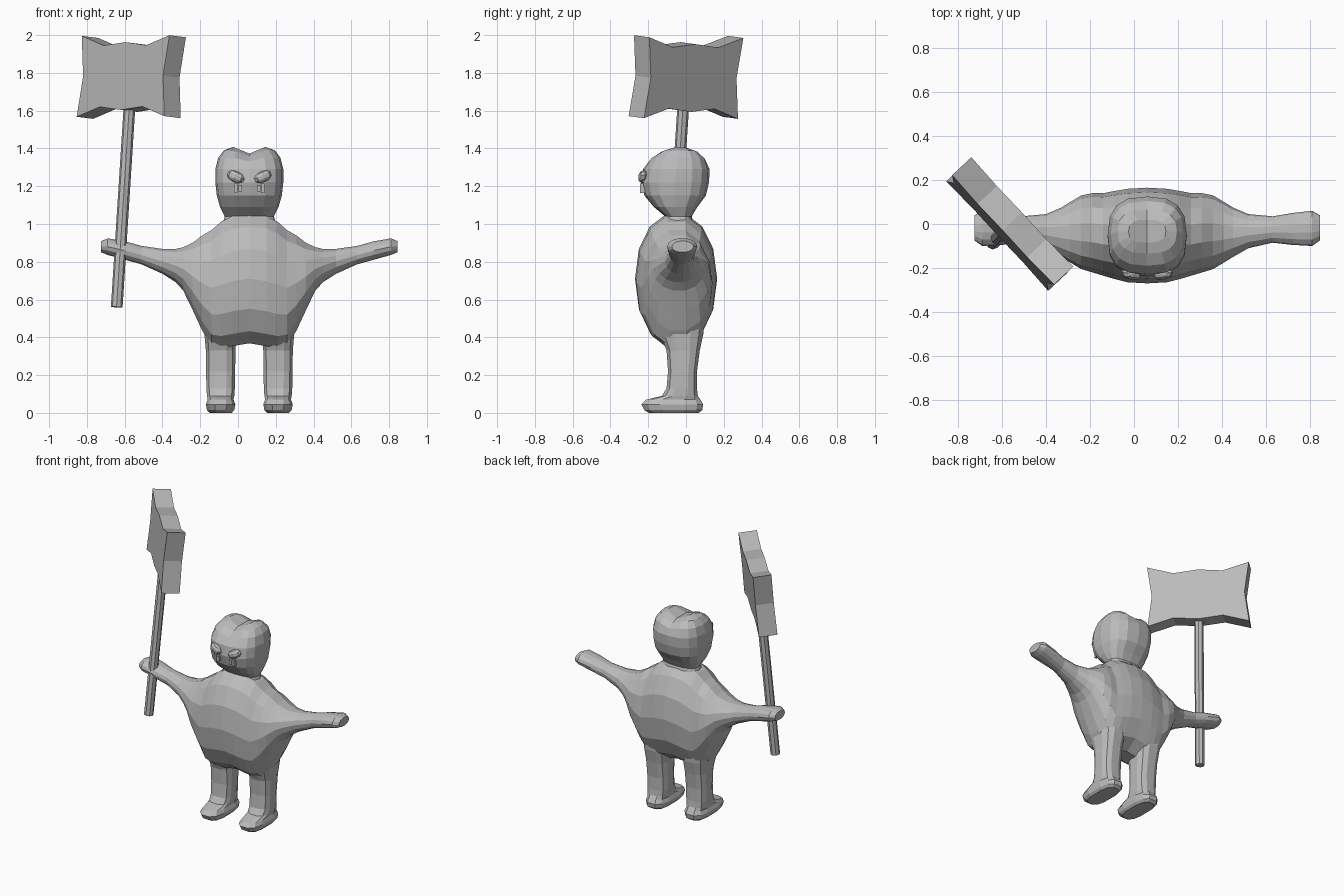
import bpy, bmesh, math
from mathutils import Vector, Matrix

if "Cube" in bpy.data.objects:
    bpy.data.objects.remove(bpy.data.objects["Cube"])

CX = 0.06          # body centre line
grey = bpy.data.materials.new("clay grey")
grey.diffuse_color = (0.5, 0.5, 0.5, 1)
grey.use_nodes = True
grey.node_tree.nodes["Principled BSDF"].inputs["Base Color"].default_value = grey.diffuse_color


def finish(bm, name, mat=None):
    bmesh.ops.recalc_face_normals(bm, faces=bm.faces)
    me = bpy.data.meshes.new(name)
    bm.to_mesh(me)
    bm.free()
    ob = bpy.data.objects.new(name, me)
    bpy.context.collection.objects.link(ob)
    me.materials.append(grey)
    if mat:
        ob.matrix_world = mat
    return ob


def sgn_pow(v, e):
    return math.copysign(abs(v) ** e, v) if abs(v) > 1e-6 else 0.0


def oval(lo1, hi1, lo2, hi2, n, e=1.0, phase=0.0):
    """Rounded ring of n points spanning two ranges; e < 1 is boxier."""
    pts = []
    for i in range(n):
        a = 2 * math.pi * (i + phase) / n
        pts.append(((lo1 + hi1) / 2 + (hi1 - lo1) / 2 * sgn_pow(math.cos(a), e),
                    (lo2 + hi2) / 2 + (hi2 - lo2) / 2 * sgn_pow(math.sin(a), e)))
    return pts


def loft(rings):
    """Skin a list of rings and close both ends with fans."""
    bm = bmesh.new()
    vs = [[bm.verts.new(p) for p in r] for r in rings]
    n = len(vs[0])
    for a, b in zip(vs, vs[1:]):
        for i in range(n):
            bm.faces.new((a[i], a[(i + 1) % n], b[(i + 1) % n], b[i]))
    for end in (vs[0], vs[-1]):
        mid = bm.verts.new(sum((v.co for v in end), Vector()) / n)
        for i in range(n):
            bm.faces.new((end[i], end[(i + 1) % n], mid))
    return bm


# Torso and arms: sections from the centre line out to the hand
# (distance out, y low, y high, z low, z high)
half = [(0, -.27, .165, .36, 1.06), (.09, -.265, .16, .345, 1.05),
        (.15, -.25, .15, .335, 1.02), (.20, -.235, .14, .35, .975),
        (.25, -.22, .14, .43, .945), (.30, -.205, .13, .54, .905),
        (.35, -.175, .10, .645, .88), (.39, -.15, .075, .69, .87),
        (.46, -.11, .045, .735, .87), (.57, -.085, .035, .785, .885),
        (.66, -.095, .05, .81, .91), (.75, -.10, .06, .835, .925),
        (.785, -.075, .04, .85, .91)]
sections = [(-s[0],) + s[1:] for s in half[:0:-1]] + half
body = finish(loft([[(CX + u, y, z) for y, z in oval(y0, y1, z0, z1, 14, .95)]
                    for u, y0, y1, z0, z1 in sections]), "torso_and_arms")

# Head and neck: sections going up (z, half width, y low, y high)
head_rows = [(.97, .15, -.14, .05), (1.04, .13, -.11, .03), (1.09, .155, -.17, .06),
             (1.15, .172, -.22, .105), (1.22, .18, -.238, .122), (1.29, .18, -.228, .125),
             (1.35, .165, -.19, .105), (1.39, .135, -.135, .065), (1.408, .085, -.085, .02)]
rings = []
for z, w, y0, y1 in head_rows:
    rings.append([(CX + u, y, z) for u, y in oval(-w, w, y0, y1, 16, .75)])
bm = loft(rings)
for v in bm.verts:  # crease along the crown
    if v.co.z > 1.3:
        v.co.z -= .035 * max(0, 1 - abs(v.co.x - CX) / .085) * min(1, (v.co.z - 1.3) / .1)
finish(bm, "head")

# Legs with feet: sections going up (z, half width, y low, y high)
leg_rows = [(.0, .06, -.20, .07), (.015, .074, -.225, .09), (.045, .08, -.24, .095),
            (.07, .07, -.215, .08), (.09, .074, -.13, .065), (.13, .077, -.105, .06),
            (.22, .079, -.097, .06), (.33, .08, -.105, .075), (.42, .088, -.14, .095),
            (.52, .10, -.15, .10)]
# Eyes and the small marks under them, mirrored along with the legs
for side, label in ((-1, "left"), (1, "right")):
    c = CX + side * .152
    finish(loft([[(c + u, y, z) for u, y in oval(-w, w, y0, y1, 12, .7, .5)]
                 for z, w, y0, y1 in leg_rows]), label + "_leg")

    m = (Matrix.Translation((CX + side * .072, -.226, 1.25))
         @ Matrix.Rotation(side * .2, 4, 'Z') @ Matrix.Rotation(-side * .42, 4, 'Y'))
    bm = bmesh.new()
    bmesh.ops.create_uvsphere(bm, u_segments=8, v_segments=5, radius=1)
    bmesh.ops.scale(bm, vec=(.05, .028, .03), verts=bm.verts)
    finish(bm, label + "_eye", m)

    for k, (dx, h) in enumerate(((-.013, .035), (.009, .05))):
        bm = bmesh.new()
        bmesh.ops.create_cube(bm, size=1)
        bmesh.ops.scale(bm, vec=(.018, .03, h), verts=bm.verts)
        finish(bm, f"{label}_tear_{k + 1}",
               Matrix.Translation((CX + side * (.062 + dx), -.228, 1.19)))

# Hammer handle: eight-sided rod through the hand
low, high = Vector((-.642, -.085, .56)), Vector((-.572, -.012, 1.66))
axis = (high - low).normalized()
long_dir = Vector((.68, -.73, 0))
long_dir = (long_dir - axis * long_dir.dot(axis)).normalized()
thick_dir = axis.cross(long_dir)
frame = Matrix((long_dir, thick_dir, axis)).transposed().to_4x4()
bm = bmesh.new()
bmesh.ops.create_cone(bm, cap_ends=True, segments=8, radius1=.031, radius2=.031,
                      depth=(high - low).length)
finish(bm, "hammer_handle", Matrix.Translation((low + high) / 2) @ frame)

# Hammer head: flared block cut from one profile
quarter = [(.31, 0), (.34, .215), (.165, .163), (0, .18)]
upper = quarter + [(-s, t) for s, t in quarter[-2::-1]]
profile = upper + [(s, -t) for s, t in upper[-2:0:-1]]
bm = bmesh.new()
face = bm.faces.new([bm.verts.new((s, -.06, t)) for s, t in profile])
out = bmesh.ops.extrude_face_region(bm, geom=[face])
bmesh.ops.translate(bm, vec=(0, .12, 0),
                    verts=[g for g in out["geom"] if isinstance(g, bmesh.types.BMVert)])
if face.is_valid and len(bm.faces) == len(profile) + 1:
    bm.faces.new(list(bm.verts)[:len(profile)])
finish(bm, "hammer_head", Matrix.Translation((-.565, 0, 1.778)) @ frame)
